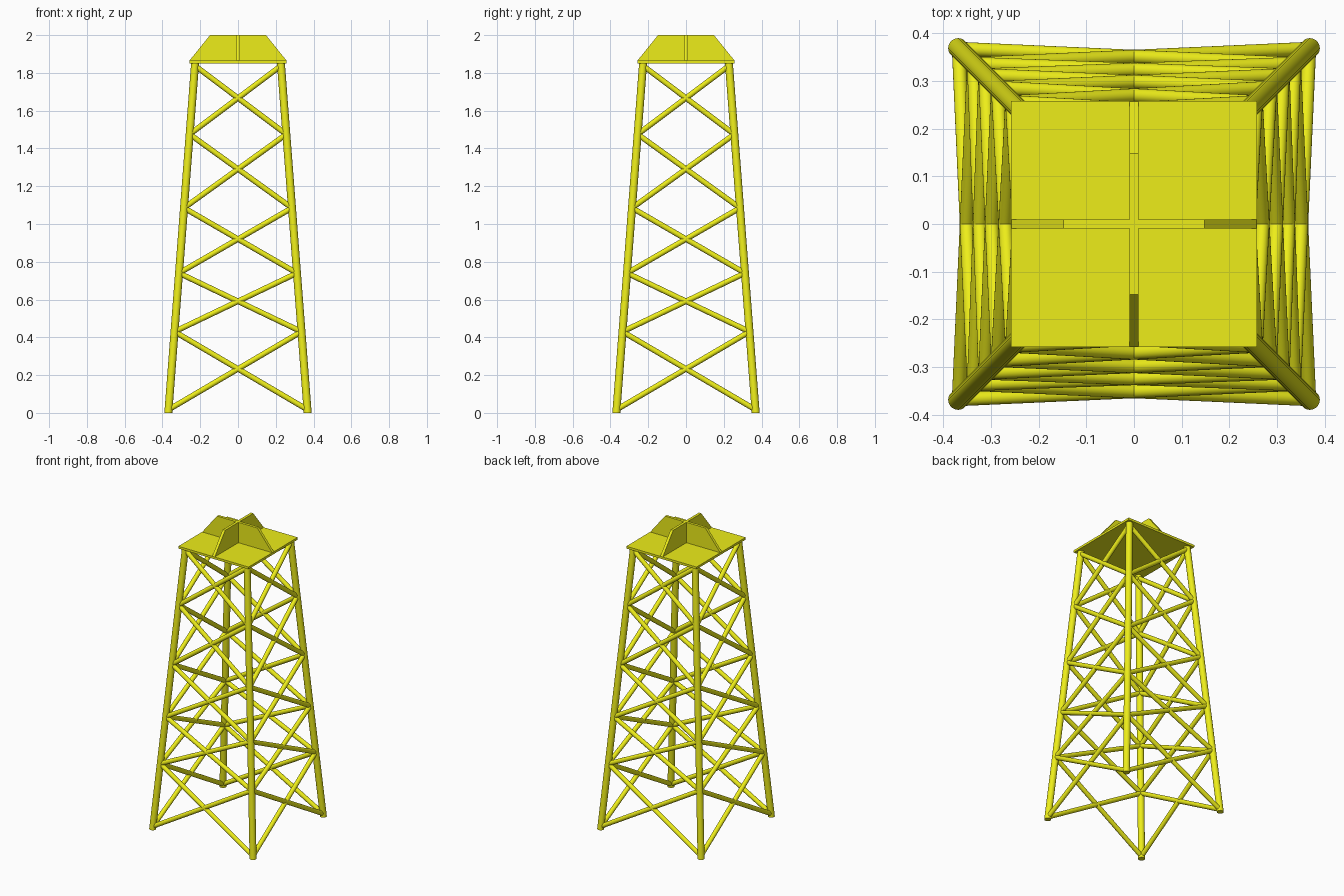
import bpy, bmesh
from math import sin, cos, pi
from mathutils import Vector, Matrix

if "Cube" in bpy.data.objects:
    bpy.data.objects.remove(bpy.data.objects["Cube"])

BASE, TOP, PLATE_Z = 0.369, 0.227, 1.85
LEG_R, BRACE_R = 0.021, 0.0145

yellow = bpy.data.materials.new("yellow_paint")
yellow.diffuse_color = (0.85, 0.85, 0.01, 1)
yellow.use_nodes = True
yellow.node_tree.nodes["Principled BSDF"].inputs["Base Color"].default_value = yellow.diffuse_color


def finish(name, bm, smooth=False):
    bmesh.ops.recalc_face_normals(bm, faces=bm.faces[:])
    me = bpy.data.meshes.new(name)
    bm.to_mesh(me)
    bm.free()
    me.materials.append(yellow)
    ob = bpy.data.objects.new(name, me)
    bpy.context.collection.objects.link(ob)
    if smooth:
        bpy.ops.object.select_all(action='DESELECT')
        bpy.context.view_layer.objects.active = ob
        ob.select_set(True)
        bpy.ops.object.shade_smooth_by_angle()
    return ob


def half_width(z):
    return BASE + (TOP - BASE) * z / PLATE_Z


def tube(name, a, b, radius, level_ends=False, sides=20):
    a, b = Vector(a), Vector(b)
    rot = Matrix.Identity(3) if level_ends else (b - a).to_track_quat('Z', 'Y').to_matrix()
    bm = bmesh.new()
    rings = []
    for p in (a, b):
        rings.append([bm.verts.new(p + rot @ Vector((radius * cos(2 * pi * i / sides),
                                                     radius * sin(2 * pi * i / sides), 0)))
                      for i in range(sides)])
    for i in range(sides):
        j = (i + 1) % sides
        bm.faces.new((rings[0][i], rings[0][j], rings[1][j], rings[1][i]))
    bm.faces.new(rings[0])
    bm.faces.new(rings[1])
    return finish(name, bm, True)


# Four leaning legs, cut level at the ground and plate
for sx in (-1, 1):
    for sy in (-1, 1):
        tube("leg", (sx * BASE, sy * BASE, 0), (sx * TOP, sy * TOP, PLATE_Z + 0.003), LEG_R, True)

# Crossed braces, five tiers on each of four sides
levels = [0.017, 0.43, 0.74, 1.085, 1.475, 1.838]
for side in range(4):
    turn = Matrix.Rotation(side * pi / 2, 3, 'Z')
    for z0, z1 in zip(levels, levels[1:]):
        w0, w1 = half_width(z0), half_width(z1)
        for s in (-1, 1):
            tube("cross_brace", turn @ Vector((s * w0, -w0, z0)),
                 turn @ Vector((-s * w1, -w1, z1)), BRACE_R)

# Top plate
bm = bmesh.new()
bmesh.ops.create_cube(bm, size=1, matrix=Matrix.Translation((0, 0, 1.8575)) @
                      Matrix.Diagonal((0.516, 0.516, 0.015, 1)))
finish("top_plate", bm)

# Two crossed trapezoid fins on the plate
for k, name in enumerate(("fin_along_x", "fin_along_y")):
    bm = bmesh.new()
    outline = [(-0.258, 1.864), (0.258, 1.864), (0.148, 2.0), (-0.148, 2.0)]
    face = bm.faces.new([bm.verts.new((x, -0.009, z)) for x, z in outline])
    ext = bmesh.ops.extrude_face_region(bm, geom=[face])
    bmesh.ops.translate(bm, vec=(0, 0.018, 0),
                        verts=[v for v in ext["geom"] if isinstance(v, bmesh.types.BMVert)])
    bmesh.ops.rotate(bm, verts=bm.verts[:], matrix=Matrix.Rotation(k * pi / 2, 3, 'Z'))
    finish(name, bm)
